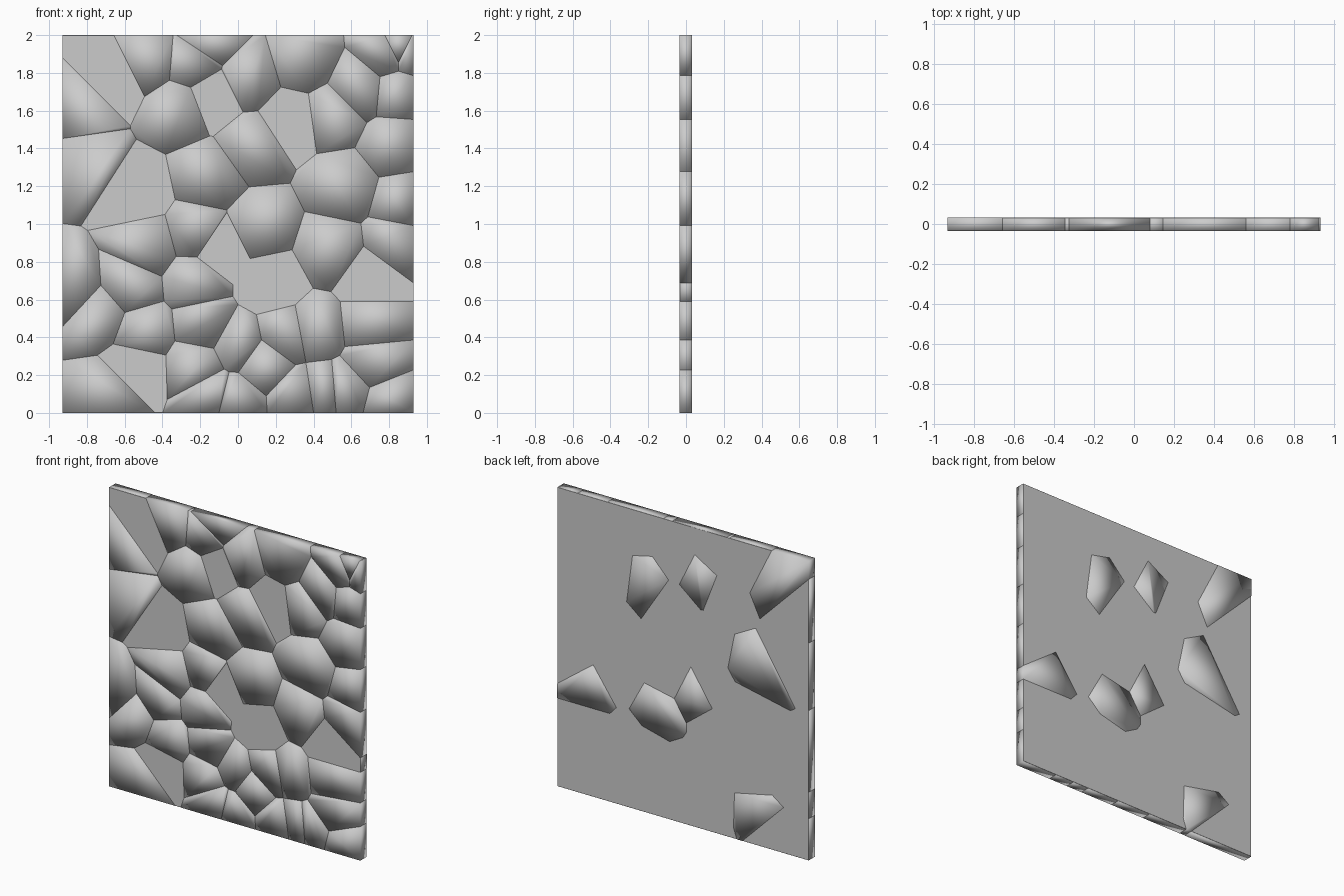
import bpy, bmesh
from mathutils import Vector

if "Cube" in bpy.data.objects:
    bpy.data.objects.remove(bpy.data.objects["Cube"])

W, H = 0.93, 2.0            # half width, height
FRONT, BACK = -0.035, 0.033

# Shard centres (x, z) whose rounded-shaded side faces the front
front_upper = [
    (-.83, 1.61), (-.79, 1.33), (-.48, 1.87), (-.31, 1.61), (-.15, 1.97),
    (-.23, 1.85), (.05, 1.77), (.35, 1.86), (.50, 1.58), (.64, 1.72),
    (.79, 1.90), (.85, 1.70), (.85, 1.93), (.91, 1.90), (.83, 1.42),
    (.08, 1.42), (-.16, 1.25), (.56, 1.20), (.88, 1.11), (.84, .90),
    (.49, .86), (.12, .98), (-.22, .95), (-.48, .88)]
front_lower = [
    (-.23, .70), (-.57, .67), (-.74, .52), (-.88, .65), (-.50, .43),
    (-.18, .46), (-.22, .25), (0, .36), (.14, .26), (.25, .41),
    (.41, .44), (.70, .47), (.72, .26), (.80, .06), (.57, .12),
    (.45, .11), (.32, .09), (-.02, .07), (-.14, .10), (-.68, .10)]
# Shard centres whose rounded-shaded side faces the back
rear = [(-.66, 1.78), (-.54, 1.17), (-.13, 1.68), (.28, 1.55), (-.10, .87),
        (.18, .69), (.70, .71), (-.54, .24)]
centres = front_upper + front_lower + rear


def box(bm, x, y0, y1, z0, z1):
    bmesh.ops.create_cube(bm, size=1)
    for v in bm.verts:
        v.co = ((x if v.co.x > 0 else -x), (y1 if v.co.y > 0 else y0),
                (z1 if v.co.z > 0 else z0))


def finish(bm, name, smooth):
    mesh = bpy.data.meshes.new(name)
    bmesh.ops.recalc_face_normals(bm, faces=bm.faces)
    for f in bm.faces:
        f.smooth = smooth
    bm.to_mesh(mesh)
    bm.free()
    bpy.context.collection.objects.link(bpy.data.objects.new(name, mesh))


def shard(name, centre, y0, y1):
    """Cut a slab down to the region nearest to this centre."""
    bm = bmesh.new()
    box(bm, W, y0, y1, 0, H)
    c = Vector((centre[0], 0, centre[1]))
    for other in centres:
        if other == centre:
            continue
        o = Vector((other[0], 0, other[1]))
        cut = bmesh.ops.bisect_plane(
            bm, geom=bm.verts[:] + bm.edges[:] + bm.faces[:],
            plane_co=(c + o) / 2, plane_no=o - c, clear_outer=True)
        edges = [e for e in cut['geom_cut']
                 if isinstance(e, bmesh.types.BMEdge) and e.is_boundary]
        if edges:
            bmesh.ops.holes_fill(bm, edges=edges)
    finish(bm, name, True)


# Flat wall core, a hair inside the shards
bm = bmesh.new()
box(bm, W - .001, FRONT + .001, BACK - .001, .001, H - .001)
finish(bm, "wall_core", False)

# Broken pieces seen from the front and from the back
for i, c in enumerate(front_upper + front_lower):
    shard(f"front_shard_{i:02d}", c, FRONT, BACK - .002)
for i, c in enumerate(rear):
    shard(f"rear_shard_{i:02d}", c, FRONT + .002, BACK)
